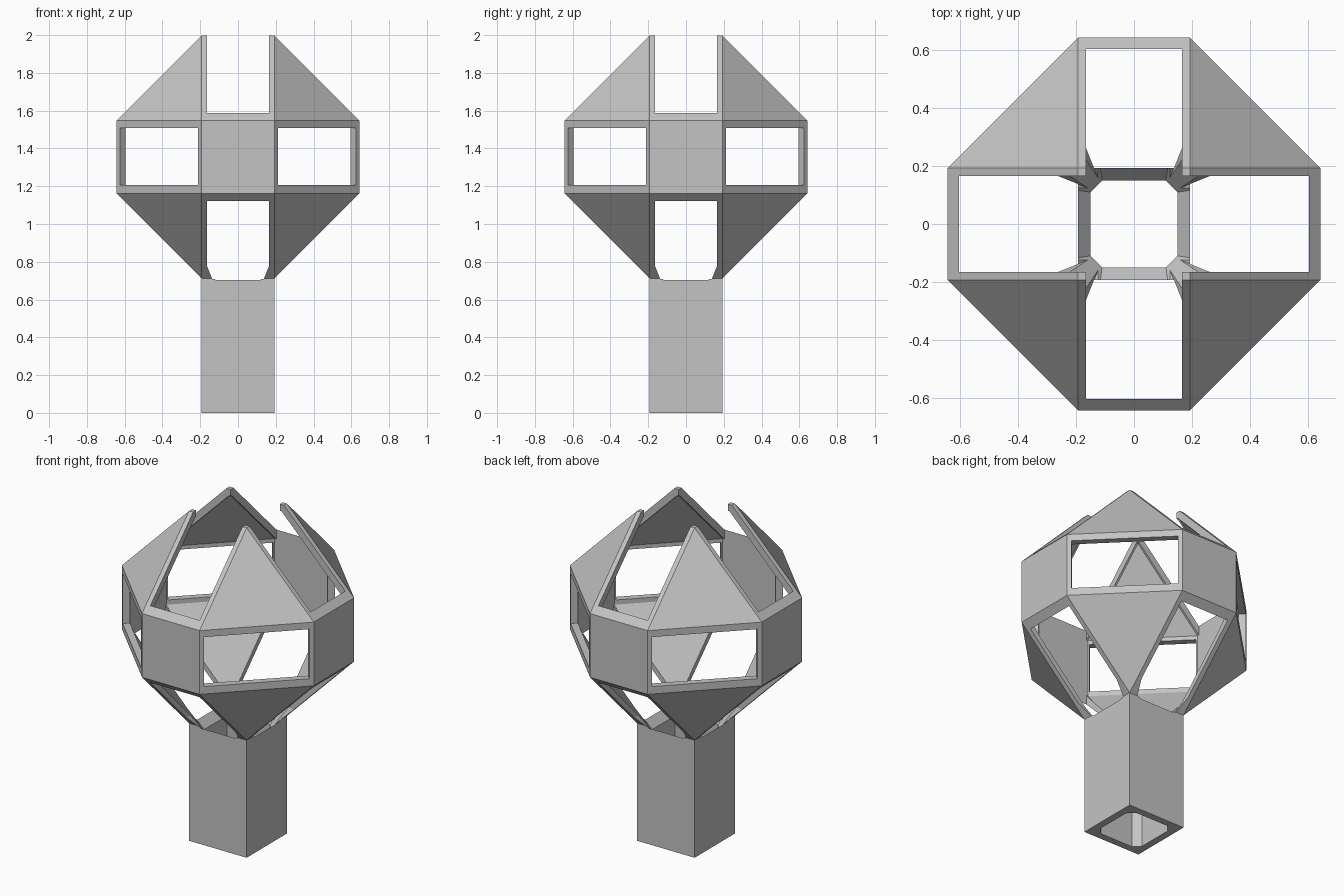
import bpy, bmesh, math
from itertools import product
from mathutils import Matrix

default = bpy.data.objects.get("Cube")
if default:
    bpy.data.objects.remove(default, do_unlink=True)

MID = 1.355      # centre height of the faceted head
R = 0.643        # distance from the centre to the square panels
A = 0.193        # half width of a square panel and of the post
WALL = 0.04
SLOT = 0.165     # half width of the sloping openings

grey = bpy.data.materials.new("light grey")
grey.use_nodes = True
colour = (0.55, 0.55, 0.55, 1)
grey.diffuse_color = colour
grey.node_tree.nodes["Principled BSDF"].inputs["Base Color"].default_value = colour


def hull(name, points):
    """Convex solid around a set of points."""
    bm = bmesh.new()
    for p in points:
        bm.verts.new(p)
    res = bmesh.ops.convex_hull(bm, input=bm.verts)
    loose = [v for v in res["geom_interior"] if isinstance(v, bmesh.types.BMVert)]
    bmesh.ops.delete(bm, geom=loose, context="VERTS")
    bmesh.ops.dissolve_limit(bm, angle_limit=0.002, verts=bm.verts, edges=bm.edges)
    bmesh.ops.recalc_face_normals(bm, faces=bm.faces)
    mesh = bpy.data.meshes.new(name)
    bm.to_mesh(mesh)
    bm.free()
    ob = bpy.data.objects.new(name, mesh)
    bpy.context.collection.objects.link(ob)
    return ob


def box(name, hx, hy, z0, z1, turn=0.0):
    ob = hull(name, product((-hx, hx), (-hy, hy), (z0, z1)))
    ob.data.transform(Matrix.Rotation(turn, 4, "Z"))
    return ob


def head_points(r, a):
    """Corners of a solid with 18 squares and 8 triangles."""
    pts = []
    for sx, sy, sz in product((-1, 1), repeat=3):
        for x, y, z in ((r, a, a), (a, r, a), (a, a, r)):
            pts.append((sx * x, sy * y, MID + sz * z))
    return pts


def octagon(wide, narrow, z):
    return [(sx * x, sy * y, z) for sx, sy in product((-1, 1), repeat=2)
            for x, y in ((wide, narrow), (narrow, wide))]


def combine(target, tool, operation):
    mod = target.modifiers.new("cut", "BOOLEAN")
    mod.operation = operation
    mod.solver = "EXACT"
    mod.object = tool
    bpy.context.view_layer.update()
    graph = bpy.context.evaluated_depsgraph_get()
    mesh = bpy.data.meshes.new_from_object(target.evaluated_get(graph))
    target.modifiers.clear()
    target.data = mesh
    bpy.data.objects.remove(tool, do_unlink=True)


# Faceted head standing on a square post
body = hull("lantern_head_and_post", head_points(R, A))
combine(body, box("post", A, A, 0, 0.74), "UNION")

# Hollow head, tapering into the eight-sided bore of the post
cavity = head_points(R - WALL, 0.176) + octagon(0.15, 0.11, 0.653)
combine(body, hull("head_cavity", cavity), "DIFFERENCE")
combine(body, hull("post_bore", octagon(0.15, 0.11, -0.1) + octagon(0.15, 0.11, 0.66)),
        "DIFFERENCE")

# Sloping openings above and below the band, open at the top
for turn in (0, math.pi / 2):
    side = R - WALL
    outline = [(SLOT, 0.263, 0.78), (SLOT, side, 1.12), (SLOT, side, 2.1),
               (0.12, 0.15, 0.667)]
    points = [(sx * x, sy * y, z) for x, y, z in outline
              for sx, sy in product((-1, 1), repeat=2)]
    slot = hull("slot", points)
    slot.data.transform(Matrix.Rotation(turn, 4, "Z"))
    combine(body, slot, "DIFFERENCE")

# Windows in the four diagonal panels of the band
for turn in (math.pi / 4, -math.pi / 4):
    window = box("window", 0.293, 1, 1.207, 1.507, turn)
    combine(body, window, "DIFFERENCE")

body.data.materials.clear()
body.data.materials.append(grey)
for face in body.data.polygons:
    face.material_index = 0
    face.use_smooth = False
